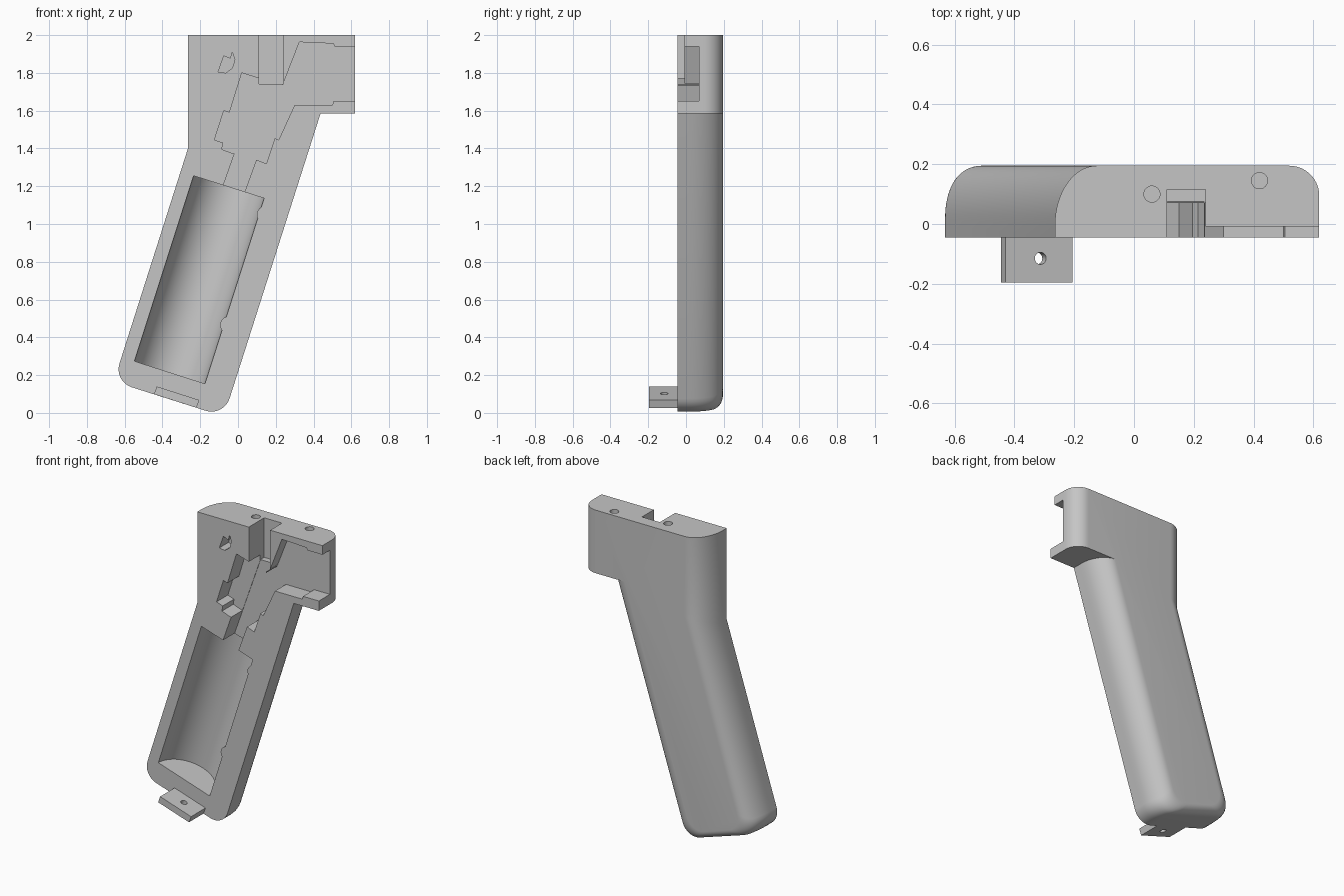
import bpy, bmesh
from math import sin, cos, pi, sqrt, radians
from mathutils import Vector, Matrix

if "Cube" in bpy.data.objects:
    bpy.data.objects.remove(bpy.data.objects["Cube"])

FRONT, BACK = -0.045, 0.195
TILT = radians(17.7)
AXIS = Vector((sin(TILT), 0, cos(TILT)))

GREY = (0.56, 0.56, 0.56, 1)
grey = bpy.data.materials.new("plain_grey")
grey.use_nodes = True
grey.diffuse_color = GREY
grey.node_tree.nodes["Principled BSDF"].inputs["Base Color"].default_value = GREY


def make(name, bm):
    bmesh.ops.recalc_face_normals(bm, faces=bm.faces)
    if bm.calc_volume(signed=True) < 0:
        bmesh.ops.reverse_faces(bm, faces=bm.faces)
    me = bpy.data.meshes.new(name)
    bm.to_mesh(me)
    bm.free()
    me.materials.append(grey)
    ob = bpy.data.objects.new(name, me)
    bpy.context.collection.objects.link(ob)
    return ob


def loft(name, layers):
    """Skin a stack of (y, outline) layers and cap both ends."""
    bm = bmesh.new()
    rings = [[bm.verts.new((x, y, z)) for x, z in pts] for y, pts in layers]
    for a, b in zip(rings, rings[1:]):
        for i in range(len(a)):
            j = (i + 1) % len(a)
            bm.faces.new((a[i], a[j], b[j], b[i]))
    bm.faces.new(rings[0])
    bm.faces.new(rings[-1])
    return make(name, bm)


def prism(name, pts, y0, y1):
    return loft(name, [(y0, pts), (y1, pts)])


def rod(name, center, direction, radius, length, sides=32):
    bm = bmesh.new()
    turn = Vector(direction).to_track_quat('Z', 'Y').to_matrix().to_4x4()
    bmesh.ops.create_cone(bm, cap_ends=True, segments=sides, radius1=radius, radius2=radius,
                          depth=length, matrix=Matrix.Translation(center) @ turn)
    return make(name, bm)


def volume(mesh):
    bm = bmesh.new()
    bm.from_mesh(mesh)
    v = bm.calc_volume(signed=True)
    bm.free()
    return v


def carve(ob, cutters):
    """Subtract every cutter in turn; a cut may only take part of the volume."""
    for c in cutters:
        before = volume(ob.data)
        for solver in ('MANIFOLD', 'EXACT', 'FLOAT'):
            m = ob.modifiers.new(c.name, 'BOOLEAN')
            m.operation, m.solver, m.object = 'DIFFERENCE', solver, c
            bpy.context.view_layer.update()
            graph = bpy.context.evaluated_depsgraph_get()
            baked = bpy.data.meshes.new_from_object(ob.evaluated_get(graph))
            ob.modifiers.clear()
            if 0.4 * before < volume(baked) < 0.99999 * before:
                ob.data = baked
                break
        bpy.data.objects.remove(c)


# Grip shell: outline corners, and (inset, depth) of the rear rounding of each edge
corners = [Vector(p) for p in ((-0.265, 2), (-0.265, 1.4), (-0.658, 0.166), (-0.075, -0.019),
                               (0.437, 1.585), (0.62, 1.585), (0.62, 2))]
rounding = [(0.14, 0.2), (0.11, 0.17), (0.05, 0.06), (0.12, 0.17), (0, 1), (0.1, 0.1), (0, 1)]
FILLETED = (2, 3)


def outline(y):
    n = len(corners)
    lines = []
    for i, (a, b) in enumerate(rounding):
        s = min(1, max(0, (y - BACK + b) / b)) if a else 0
        d = (corners[(i + 1) % n] - corners[i]).normalized()
        inward = Vector((-d.y, d.x))
        lines.append((corners[i] + inward * a * (1 - sqrt(1 - s * s)), d))
    pts = []
    for i in range(n):
        (p, d), (q, e) = lines[i - 1], lines[i]
        t = (q - p).cross(e) / d.cross(e)
        c = p + d * t
        if i in FILLETED:
            for k in range(9):
                w = k / 8 * pi / 2
                pts.append(c - d * 0.1 * (1 - sin(w)) + e * 0.1 * (1 - cos(w)))
        else:
            pts.append(c)
    return pts


depths = [FRONT] + [BACK - 0.2 * (1 - sin(k / 16 * pi / 2)) for k in range(17)]
shell = loft("grip_shell", [(y, outline(y)) for y in depths])

# Hollows in the shell
OUT = -0.3
middle = Vector((-0.205, FRONT, 0.705))
cell_bay = rod("cell_bay", middle, AXIS, 0.196, 1.03, 64)
trigger_pocket = prism("trigger_pocket", [
    (0.7, 1.94), (0.51, 1.94), (0.505, 1.955), (0.325, 1.963), (0.085, 1.345),
    (0.15, 1.32), (0.195, 1.455), (0.215, 1.445), (0.3, 1.63), (0.5, 1.63), (0.505, 1.65),
    (0.7, 1.65)], OUT, 0.07)
lip_recess = prism("lip_recess", [(0.24, 2.1), (0.24, 1.73), (0.32, 1.66), (0.7, 1.66), (0.7, 2.1)],
                   OUT, -0.008)
top_notch = prism("top_notch", [(0.11, 2.1), (0.11, 1.74), (0.24, 1.74), (0.24, 2.1)], OUT, 0.115)
wire_channel = prism("wire_channel", [(0.115, 1.8), (0.235, 1.8), (0.235, 1.72), (0.01, 1.1),
                                      (-0.115, 1.1), (0.115, 1.75)], OUT, 0.076)
switch_pocket = prism("switch_pocket", [
    (0.13, 1.765), (0.02, 1.8), (-0.045, 1.59), (-0.075, 1.6), (-0.125, 1.445), (-0.08, 1.43),
    (-0.085, 1.395), (-0.03, 1.375), (0.0, 1.37)], OUT, 0.073)
small_socket = prism("small_socket", [
    (-0.105, 1.805), (-0.075, 1.89), (-0.04, 1.875), (-0.03, 1.91), (-0.017, 1.87),
    (-0.03, 1.825), (-0.065, 1.8)], OUT, 0.05)
screw_holes = [rod("screw_hole", (x, y, 2), (0, 0, 1), 0.027, 0.4) for x, y in ((0.06, 0.1), (0.42, 0.145))]
carve(shell, [cell_bay, trigger_pocket, lip_recess, top_notch, wire_channel, switch_pocket,
              small_socket] + screw_holes)

# Screw tab at the foot
tab = prism("foot_tab", [(-0.43, 0.14), (-0.205, 0.068), (-0.22, 0.027), (-0.445, 0.099)], -BACK, -0.043)
carve(tab, [rod("tab_hole", (-0.32, -0.115, 0.08), AXIS, 0.02, 0.3)])

# Small posts bulging into the cell bay
posts = [rod("bay_post", (x, 0.05, z), (0, 1, 0), 0.045, 0.188, 24) for x, z in ((0.145, 1.05), (-0.05, 0.465))]

bpy.ops.object.select_all(action='DESELECT')
for ob in [shell, tab] + posts:
    ob.select_set(True)
bpy.context.view_layer.objects.active = shell
bpy.ops.object.shade_smooth_by_angle(angle=radians(30))
